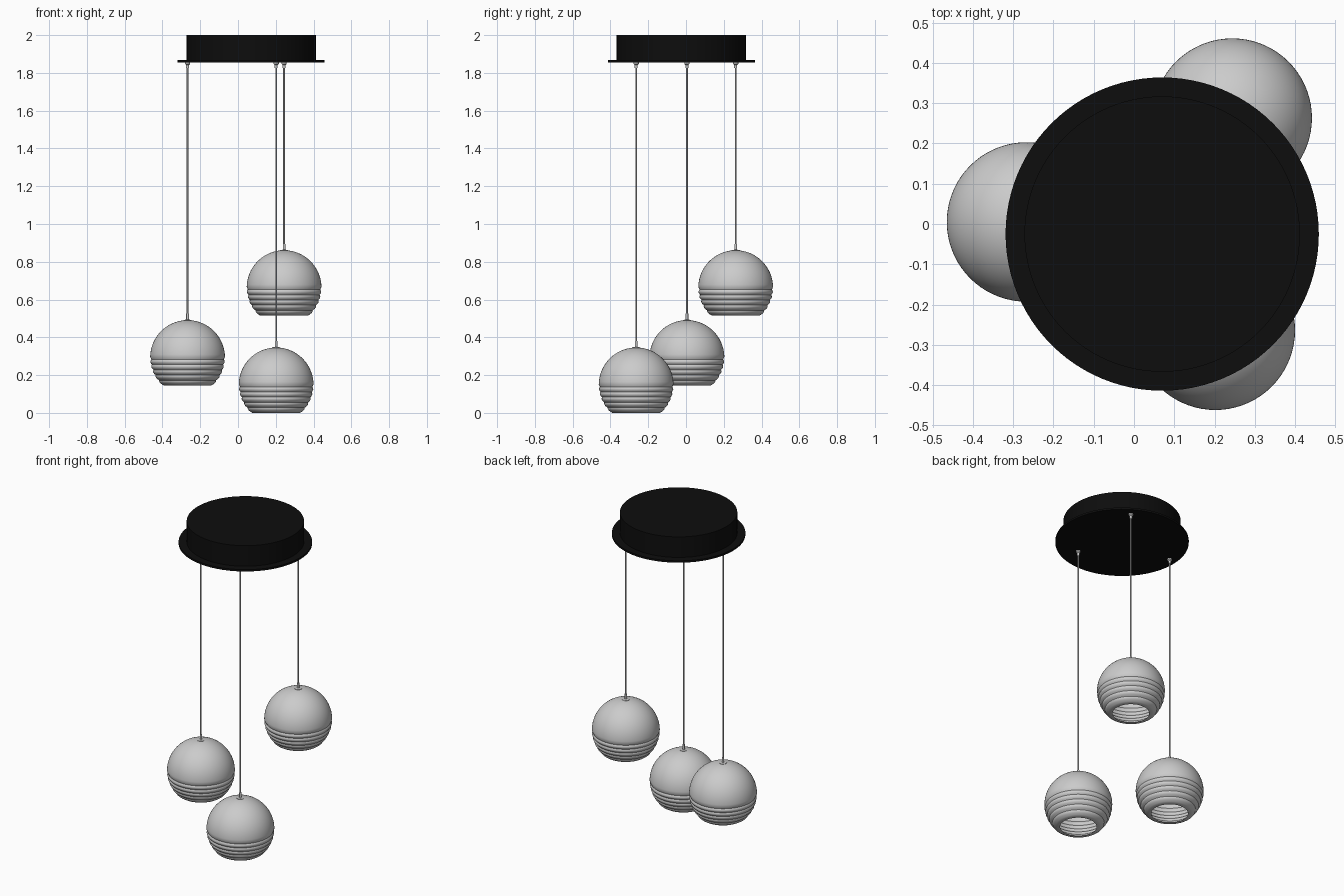
import bpy, bmesh, math

if "Cube" in bpy.data.objects:
    bpy.data.objects.remove(bpy.data.objects["Cube"])

black = bpy.data.materials.new("black_metal")
black.diffuse_color = (0.004, 0.004, 0.004, 1)
black.use_nodes = True
black.node_tree.nodes["Principled BSDF"].inputs["Base Color"].default_value = black.diffuse_color


def lathe(name, profile, loc, segs=64, closed=False, mat=None):
    """Revolve (radius, z) points about z; radius 0 becomes a pole."""
    bm = bmesh.new()
    rings = []
    for r, z in profile:
        if r < 1e-6:
            rings.append([bm.verts.new((0, 0, z))] * segs)
        else:
            rings.append([bm.verts.new((r * math.cos(2 * math.pi * i / segs),
                                        r * math.sin(2 * math.pi * i / segs), z))
                          for i in range(segs)])
    pairs = list(zip(rings, rings[1:]))
    if closed:
        pairs.append((rings[-1], rings[0]))
    for a, b in pairs:
        for i in range(segs):
            j = (i + 1) % segs
            quad = list(dict.fromkeys((a[i], a[j], b[j], b[i])))
            if len(quad) > 2:
                bm.faces.new(quad)
    bmesh.ops.recalc_face_normals(bm, faces=bm.faces)
    me = bpy.data.meshes.new(name)
    bm.to_mesh(me)
    bm.free()
    ob = bpy.data.objects.new(name, me)
    bpy.context.collection.objects.link(ob)
    ob.location = loc
    if mat:
        me.materials.append(mat)
    bpy.context.view_layer.objects.active = ob
    ob.select_set(True)
    bpy.ops.object.shade_smooth_by_angle(angle=math.radians(32))
    ob.select_set(False)
    return ob


# Ceiling canopy: drum with a thin wider plate below
CX, CY = 0.07, -0.025
lathe("canopy_drum", [(0, 1.866), (0.342, 1.866), (0.342, 2.0), (0, 2.0)],
      (CX, CY, 0), 96, mat=black)
lathe("canopy_plate", [(0, 1.856), (0.389, 1.856), (0.389, 1.868), (0, 1.868)],
      (CX, CY, 0), 96, mat=black)

# Shade profile: smooth dome, ribbed lower band, open bottom
R, BOTTOM, RIB_TOP, RIBS, STEPS = 0.198, -0.148, -0.010, 5, 6
WALL = 0.012


def shade_profile(radius, top_angle=90):
    pts = []
    start = math.degrees(math.asin(RIB_TOP / radius))
    for i in range(24):
        a = math.radians(top_angle + (start - top_angle) * i / 24)
        pts.append((radius * math.cos(a), radius * math.sin(a)))
    for i in range(RIBS * STEPS + 1):
        t = i / STEPS
        z = RIB_TOP + (BOTTOM - RIB_TOP) * t / RIBS
        groove = 0.006 * (1 - abs(math.sin(math.pi * t)))
        pts.append((math.sqrt(radius ** 2 - z ** 2) - groove, z))
    return pts


# Outer skin runs down, inner skin runs back up to its own pole
shell = shade_profile(R) + shade_profile(R - WALL)[::-1]

# Three pendants: x, y, height of shade centre
pendants = {"left": (-0.267, 0.005, 0.293),
            "front": (0.202, -0.264, 0.148),
            "back": (0.244, 0.263, 0.663)}
for tag, (x, y, z) in pendants.items():
    lathe("shade_" + tag, shell, (x, y, z), 72)
    # Small cap and cable gland on top of the shade
    lathe("shade_cap_" + tag, [(0, 0.190), (0.022, 0.190), (0.022, 0.199),
                               (0.007, 0.201), (0.007, 0.232), (0, 0.232)],
          (x, y, z), 24)
    # Suspension cable
    lathe("cable_" + tag, [(0, z + 0.19), (0.0045, z + 0.19), (0.0045, 1.858), (0, 1.858)],
          (x, y, 0), 12)
    # Cable grip under the canopy
    lathe("cable_grip_" + tag, [(0, 1.826), (0.008, 1.826), (0.008, 1.842),
                                (0.014, 1.848), (0.014, 1.858), (0, 1.858)],
          (x, y, 0), 20)
